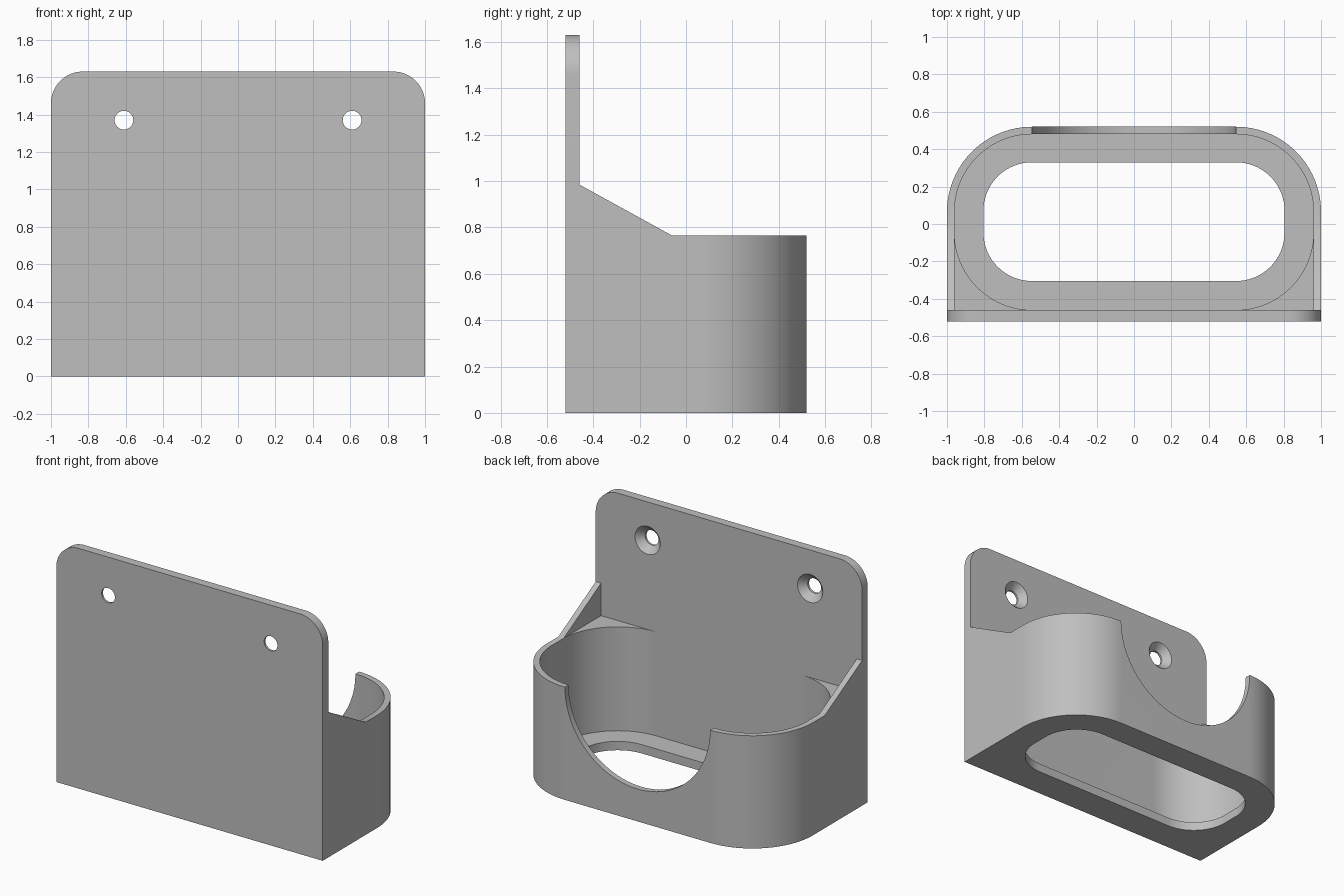
import bpy, bmesh
from math import sin, cos, pi

cube = bpy.data.objects.get("Cube")
if cube:
    bpy.data.objects.remove(cube)

grey = bpy.data.materials.new("matte grey")
grey.use_nodes = True
colour = (0.52, 0.52, 0.52, 1)
grey.diffuse_color = colour
grey.node_tree.nodes["Principled BSDF"].inputs["Base Color"].default_value = colour

TOP, RIM, FLOOR = 1.63, 0.765, 0.06
FRONT, PLATE_BACK, REAR = -0.52, -0.46, 0.52
ARC_X = 0.545          # shared centre line of all the rounded corners


def rounded(half, low, high, r_low, r_high, steps=24):
    """Symmetric rectangle outline with rounded lower and upper corners."""
    pts = []
    corners = [(1, low + r_low, r_low, -pi / 2), (1, high - r_high, r_high, 0),
               (-1, high - r_high, r_high, pi / 2), (-1, low + r_low, r_low, pi)]
    for side, v, r, start in corners:
        n = steps if r else 0
        for i in range(n + 1):
            a = start + (pi / 2 * i / n if n else 0)
            pts.append((side * (half - r) + r * cos(a), v + r * sin(a)))
    return pts


def prism(name, outline, axis, lo, hi):
    """Extrude a 2D outline along x, y or z."""
    place = {"x": lambda u, v, w: (w, u, v),
             "y": lambda u, v, w: (u, w, v),
             "z": lambda u, v, w: (u, v, w)}[axis]
    bm = bmesh.new()
    a = [bm.verts.new(place(u, v, lo)) for u, v in outline]
    b = [bm.verts.new(place(u, v, hi)) for u, v in outline]
    bm.faces.new(a)
    bm.faces.new(b)
    for i in range(len(a)):
        j = (i + 1) % len(a)
        bm.faces.new((a[i], a[j], b[j], b[i]))
    return finish(name, bm)


def finish(name, bm):
    bmesh.ops.recalc_face_normals(bm, faces=bm.faces)
    mesh = bpy.data.meshes.new(name)
    bm.to_mesh(mesh)
    bm.free()
    mesh.materials.append(grey)
    obj = bpy.data.objects.new(name, mesh)
    bpy.context.collection.objects.link(obj)
    return obj


def lathe(name, x, z, rings, steps=48):
    """Round cutter along y from (y, radius) rings."""
    bm = bmesh.new()
    loops = [[bm.verts.new((x + r * cos(2 * pi * i / steps), y,
                            z + r * sin(2 * pi * i / steps)))
              for i in range(steps)] for y, r in rings]
    bm.faces.new(loops[0])
    bm.faces.new(loops[-1])
    for p, q in zip(loops, loops[1:]):
        for i in range(steps):
            j = (i + 1) % steps
            bm.faces.new((p[i], p[j], q[j], q[i]))
    return finish(name, bm)


def combine(target, other, operation):
    """Apply a boolean and discard the tool."""
    mod = target.modifiers.new(operation.lower(), "BOOLEAN")
    mod.operation, mod.solver, mod.object = operation, "EXACT", other
    bpy.context.view_layer.objects.active = target
    bpy.ops.object.modifier_apply(modifier=mod.name)
    bpy.data.objects.remove(other)


# Solid bin, wall plate and the two sloping side braces
holder = prism("wall_holder", rounded(1, FRONT, REAR, 0, 1 - ARC_X), "z", 0, RIM)
combine(holder, prism("wall_plate", rounded(1, 0, TOP, 0, 0.17), "y",
                      FRONT, PLATE_BACK), "UNION")
brace = [(-0.5, 0.7), (-0.5, 0.985), (PLATE_BACK, 0.985), (-0.06, RIM), (-0.06, 0.7)]
for lo, hi in ((-1, -0.96), (0.96, 1)):
    combine(holder, prism("side_brace", brace, "x", lo, hi), "UNION")

# Pocket, floor opening and the round scoop in the rear wall
r = 0.96 - ARC_X
combine(holder, prism("pocket", rounded(0.96, PLATE_BACK, 0.48, r, r), "z",
                      FLOOR, 0.9), "DIFFERENCE")
combine(holder, prism("floor_opening", rounded(0.805, -0.305, 0.33, 0.26, 0.26), "z",
                      -0.1, 0.2), "DIFFERENCE")
combine(holder, lathe("scoop", 0, RIM, [(0.3, ARC_X), (0.7, ARC_X)], 96), "DIFFERENCE")

# Countersunk screw holes
for x in (-0.61, 0.61):
    combine(holder, lathe("screw_hole", x, 1.37,
                          [(-0.6, 0.05), (-0.505, 0.05), (PLATE_BACK, 0.095),
                           (-0.4, 0.155)]), "DIFFERENCE")

# Smooth curves, crisp edges
bpy.ops.object.select_all(action="DESELECT")
holder.select_set(True)
bpy.context.view_layer.objects.active = holder
bpy.ops.object.shade_smooth_by_angle(angle=pi / 6)
